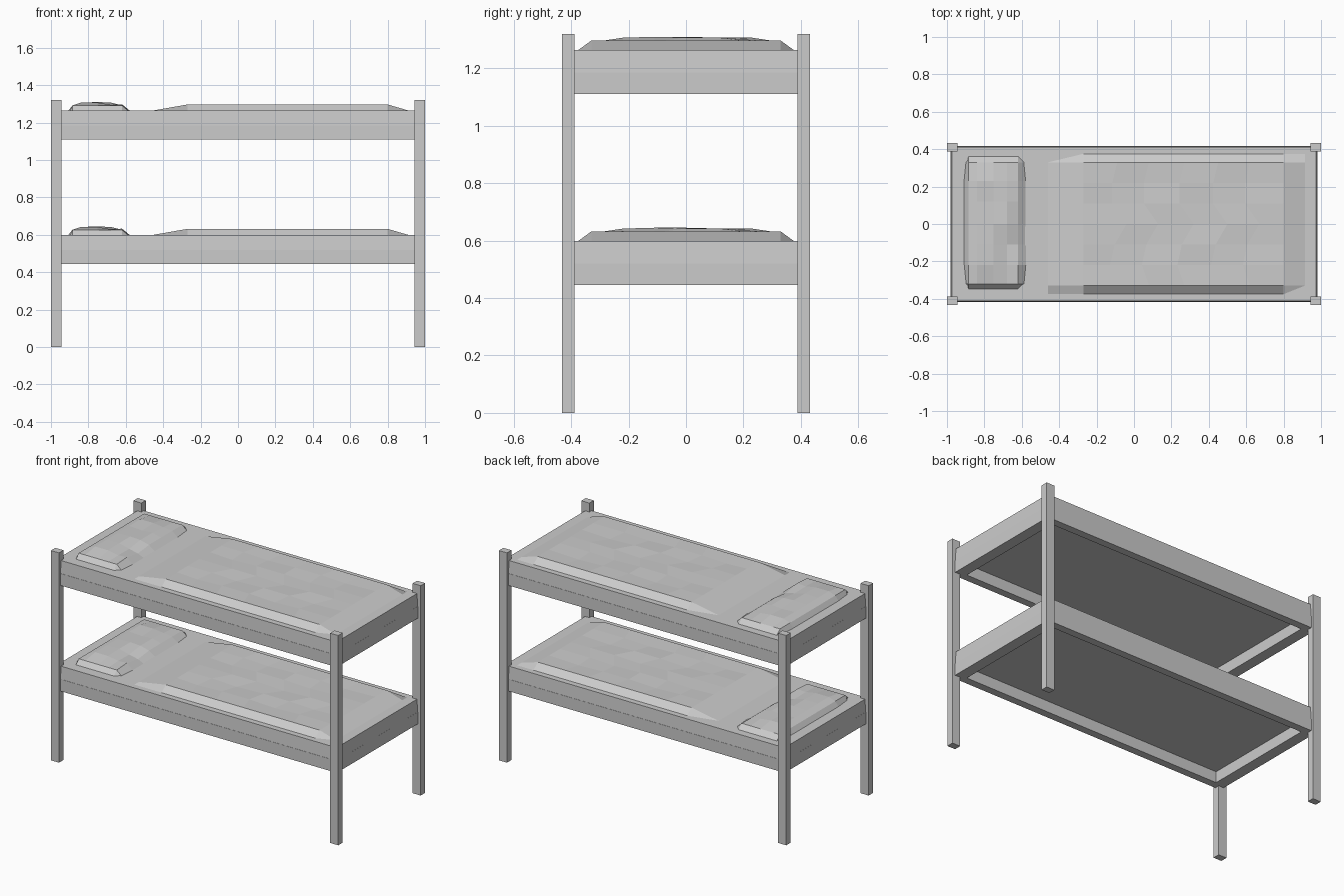
import bpy, bmesh, math
from mathutils import Vector

if "Cube" in bpy.data.objects:
    bpy.data.objects.remove(bpy.data.objects["Cube"], do_unlink=True)

GREY = (0.6, 0.6, 0.6, 1.0)
grey = bpy.data.materials.new("plain grey")
grey.use_nodes = True
grey.diffuse_color = GREY
grey.node_tree.nodes["Principled BSDF"].inputs["Base Color"].default_value = GREY


def finish(name, bm):
    bmesh.ops.recalc_face_normals(bm, faces=bm.faces)
    mesh = bpy.data.meshes.new(name)
    bm.to_mesh(mesh)
    bm.free()
    mesh.materials.append(grey)
    obj = bpy.data.objects.new(name, mesh)
    bpy.context.collection.objects.link(obj)
    return obj


def box(name, lo, hi, taper=0.0):
    """Box between two corners, its top drawn in by taper."""
    lo, hi = Vector(lo), Vector(hi)
    bm = bmesh.new()
    bmesh.ops.create_cube(bm, size=1)
    for v in bm.verts:
        top = v.co.z > 0
        sx, sy = math.copysign(taper, v.co.x), math.copysign(taper, v.co.y)
        v.co = (lo + hi) / 2 + v.co * (hi - lo)
        if top:
            v.co -= Vector((sx, sy, 0))
    return finish(name, bm)


def sheet(name, xs, ys, place):
    """Faceted cloth: a grid whose points are set by place(i, j, x, y)."""
    bm = bmesh.new()
    grid = [[bm.verts.new(place(i, j, x, y)) for j, y in enumerate(ys)]
            for i, x in enumerate(xs)]
    for i in range(len(xs) - 1):
        for j in range(len(ys) - 1):
            bm.faces.new((grid[i][j], grid[i + 1][j],
                          grid[i + 1][j + 1], grid[i][j + 1]))
    # close the underside
    bm.faces.new([e for e in grid[0]] + [r[-1] for r in grid[1:]]
                 + grid[-1][-2::-1] + [r[0] for r in grid[-2:0:-1]])
    return finish(name, bm)


# Corner posts
for sx, xn in ((-1, "right"), (1, "left")):
    for sy, yn in ((-1, "front"), (1, "back")):
        box(f"{yn}_{xn}_post", (sx * 0.972 - 0.028, sy * 0.41 - 0.022, 0),
            (sx * 0.972 + 0.028, sy * 0.41 + 0.022, 1.32))

PILLOW_X = (-0.91, -0.885, -0.84, -0.75, -0.68, -0.62, -0.575)
PILLOW_Y = (-0.35, -0.32, -0.22, -0.11, 0, 0.12, 0.23, 0.33, 0.365)
DENTS = {(4, 2): 0.012, (4, 3): 0.014, (5, 3): 0.012,
         (3, 5): 0.008, (4, 6): 0.008, (5, 2): -0.006}


def bunk(label, z):
    # Bed frame
    for s, side in ((-1, "front"), (1, "back")):
        ys = sorted((s * 0.37, s * 0.418))
        box(f"{label}_{side}_rail", (-0.98, ys[0], z), (0.98, ys[1], z + 0.075))
    for s, side in ((-1, "head"), (1, "foot")):
        xs = sorted((s * 0.91, s * 0.98))
        box(f"{label}_{side}_rail", (xs[0], -0.37, z), (xs[1], 0.37, z + 0.075))

    # Mattress
    box(f"{label}_mattress", (-0.98, -0.417, z + 0.07), (0.98, 0.417, z + 0.154), 0.006)

    top = z + 0.154

    # Blanket with sloped borders and shallow creases
    bx = [-0.47, -0.27, -0.09, 0.08, 0.27, 0.45, 0.62, 0.80, 0.92]
    by = [-0.378, -0.33, -0.22, -0.11, 0, 0.11, 0.22, 0.33, 0.378]

    def blanket(i, j, x, y):
        if i in (0, 8) or j in (0, 8):
            return (x, y, top - 0.002)
        h = 0.033
        if 2 <= i <= 6 and 2 <= j <= 6:
            h -= 0.007 * ((i + 2 * j) % 3 == 0)
            x += 0.05 * math.sin(j * 2)
        return (x, y, top + h)

    sheet(f"{label}_blanket", bx, by, blanket)

    # Dented pillow with rounded corners
    def pillow(i, j, x, y):
        ring = min(i, 6 - i, j, 8 - j)
        h = (-0.003, 0.028, 0.043, 0.046)[ring] - DENTS.get((i, j), 0)
        if i in (0, 6) and j in (0, 8):
            x += 0.02 if i == 0 else -0.02
            y += 0.025 if j == 0 else -0.025
        elif i in (0, 6) and j in (1, 7):
            x += 0.01 if i == 0 else -0.01
        return (x, y, top + h)

    sheet(f"{label}_pillow", PILLOW_X, PILLOW_Y, pillow)


bunk("lower", 0.445)
bunk("upper", 1.11)
